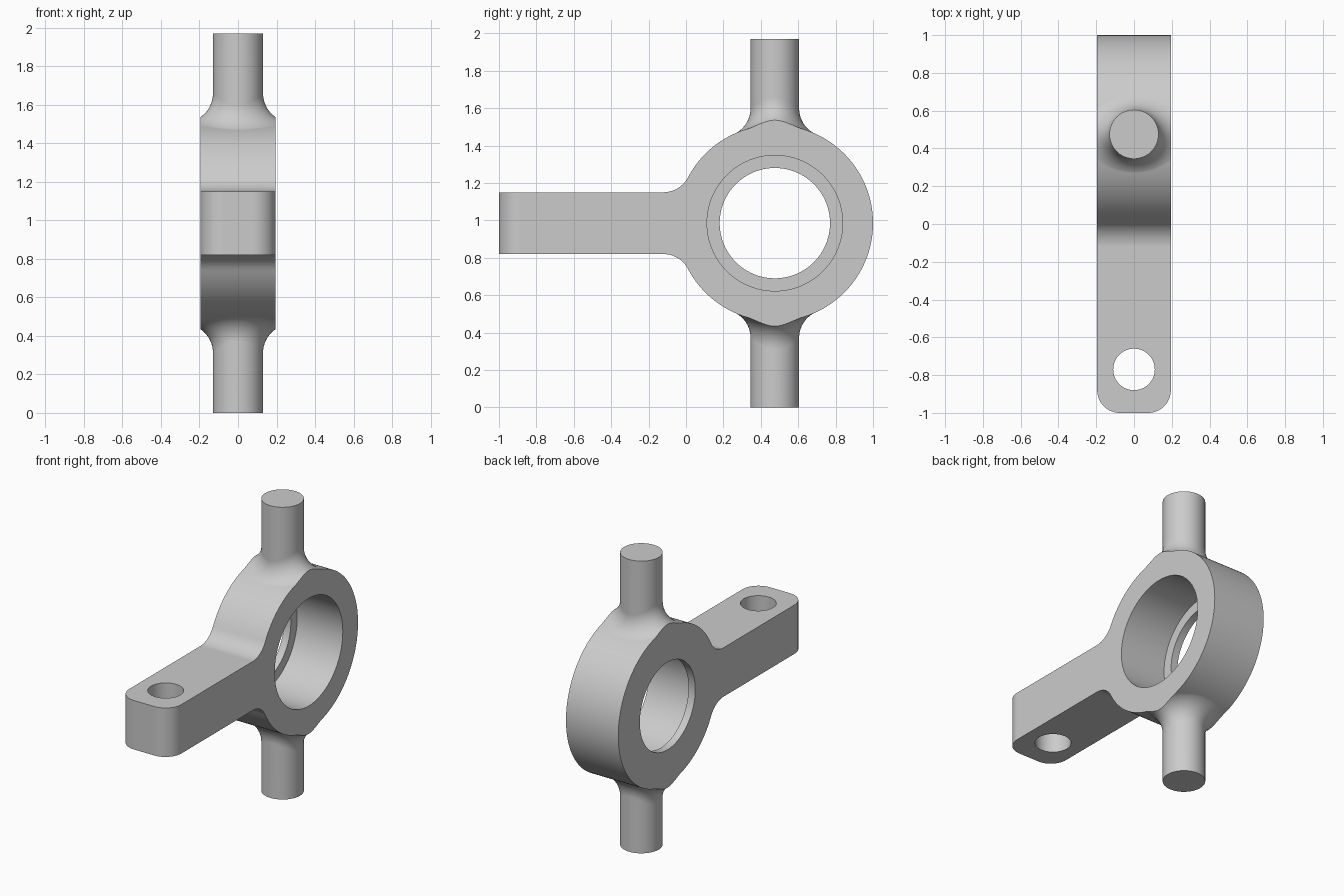
import bpy, bmesh
from math import sin, cos, pi, sqrt, atan2
from mathutils import Vector

cube = bpy.data.objects.get("Cube")
if cube:
    bpy.data.objects.remove(cube, do_unlink=True)

CENTRE = Vector((0, 0.475, 0.985))    # middle of the ring
HALF_WIDTH = 0.195
RING_R, PIN_R, FILLET_R = 0.525, 0.13, 0.15
ARM_HALF, CORNER_R = 0.165, 0.12

steel = bpy.data.materials.new("grey steel")
steel.use_nodes = True
colour = (0.6, 0.6, 0.6, 1)
steel.diffuse_color = colour
steel.node_tree.nodes["Principled BSDF"].inputs["Base Color"].default_value = colour


def loft(name, loops):
    """Closed solid through loops of equal length, capped at both ends."""
    bm = bmesh.new()
    rows = [[bm.verts.new(p) for p in loop] for loop in loops]
    n = len(rows[0])
    for a, b in zip(rows, rows[1:]):
        for i in range(n):
            j = (i + 1) % n
            bm.faces.new((a[i], a[j], b[j], b[i]))
    bm.faces.new(rows[0])
    bm.faces.new(rows[-1])
    bmesh.ops.recalc_face_normals(bm, faces=bm.faces)
    mesh = bpy.data.meshes.new(name)
    bm.to_mesh(mesh)
    bm.free()
    mesh.materials.append(steel)
    obj = bpy.data.objects.new(name, mesh)
    bpy.context.collection.objects.link(obj)
    return obj


def arc(cu, cv, r, start, end, n):
    steps = [start + (end - start) * i / n for i in range(n + 1)]
    return [(cu + r * cos(t), cv + r * sin(t)) for t in steps]


def combine(target, tool, operation):
    mod = target.modifiers.new(operation, 'BOOLEAN')
    mod.operation, mod.solver, mod.object = operation, 'EXACT', tool
    bpy.context.view_layer.objects.active = target
    bpy.ops.object.modifier_apply(modifier=mod.name)
    bpy.data.objects.remove(tool, do_unlink=True)


# Ring and arm: filleted side profile, left wide so it can be trimmed
fz = ARM_HALF + FILLET_R
fy = -sqrt((RING_R + FILLET_R) ** 2 - fz ** 2)
touch = atan2(fz, fy)
ring = arc(0, 0, RING_R, -touch, touch, 120)
upper = arc(fy, fz, FILLET_R, touch - pi, -pi / 2, 14)[1:]
upper.append((-1.7, ARM_HALF))
lower = [(y, -z) for y, z in reversed(upper)]
profile = ring + upper + lower
body = loft("pivot_bracket", [[CENTRE + Vector((x, y, z)) for y, z in profile]
                              for x in (-0.35, 0.35)])


# Pins: each flares into the ring with a rolling-ball fillet
def pin(side):
    columns = []
    for k in range(72):
        t = 2 * pi * k / 72
        reach = PIN_R + FILLET_R
        height = sqrt((RING_R + FILLET_R) ** 2 - (reach * sin(t)) ** 2)
        ball = Vector((reach * cos(t), reach * sin(t), height))
        inward = Vector((-cos(t), -sin(t), 0))
        down = Vector((0, -ball.y, -height)).normalized()
        angle = inward.angle(down)
        side_dir = (down - inward * cos(angle)).normalized()
        column = [Vector((PIN_R * cos(t), PIN_R * sin(t), CENTRE.z))]
        for i in range(15):
            a = angle * i / 14
            p = ball + FILLET_R * (inward * cos(a) + side_dir * sin(a))
            column.append(p - Vector((0, 0, 0.001)))
        column.append(Vector((column[-1].x, column[-1].y, 0.42)))
        columns.append([CENTRE + Vector((p.x, p.y, side * p.z)) for p in column])
    return loft("pin", list(zip(*columns)))


for side in (1, -1):
    combine(body, pin(side), 'UNION')

# Trim to the plan outline with rounded front corners
cx, cy = HALF_WIDTH - CORNER_R, -1 + CORNER_R
plan = (arc(-cx, cy, CORNER_R, pi, 1.5 * pi, 16) + arc(cx, cy, CORNER_R, -pi / 2, 0, 16)
        + [(HALF_WIDTH, 1.2), (-HALF_WIDTH, 1.2)])
combine(body, loft("trim", [[(x, y, z) for x, y in plan] for z in (-0.5, 2.5)]), 'INTERSECT')

# Stepped bore leaving a thin lip on the right face
steps = [(-0.5, 0.295), (-0.145, 0.295), (-0.145, 0.3625), (0.5, 0.3625)]
bore = [[CENTRE + Vector((x, y, z)) for y, z in arc(0, 0, r, 0, 2 * pi, 96)[:-1]]
        for x, r in steps]
combine(body, loft("bore", bore), 'DIFFERENCE')

# Vertical hole near the arm end
hole = arc(0, -0.77, 0.11, 0, 2 * pi, 48)[:-1]
combine(body, loft("hole", [[(x, y, z) for x, y in hole] for z in (0.5, 1.5)]), 'DIFFERENCE')

# Smooth shading with crisp machined edges
bpy.ops.object.select_all(action='DESELECT')
body.select_set(True)
bpy.context.view_layer.objects.active = body
bpy.ops.object.shade_smooth_by_angle(angle=0.5)
weighted = body.modifiers.new("even_normals", 'WEIGHTED_NORMAL')
weighted.keep_sharp = True
